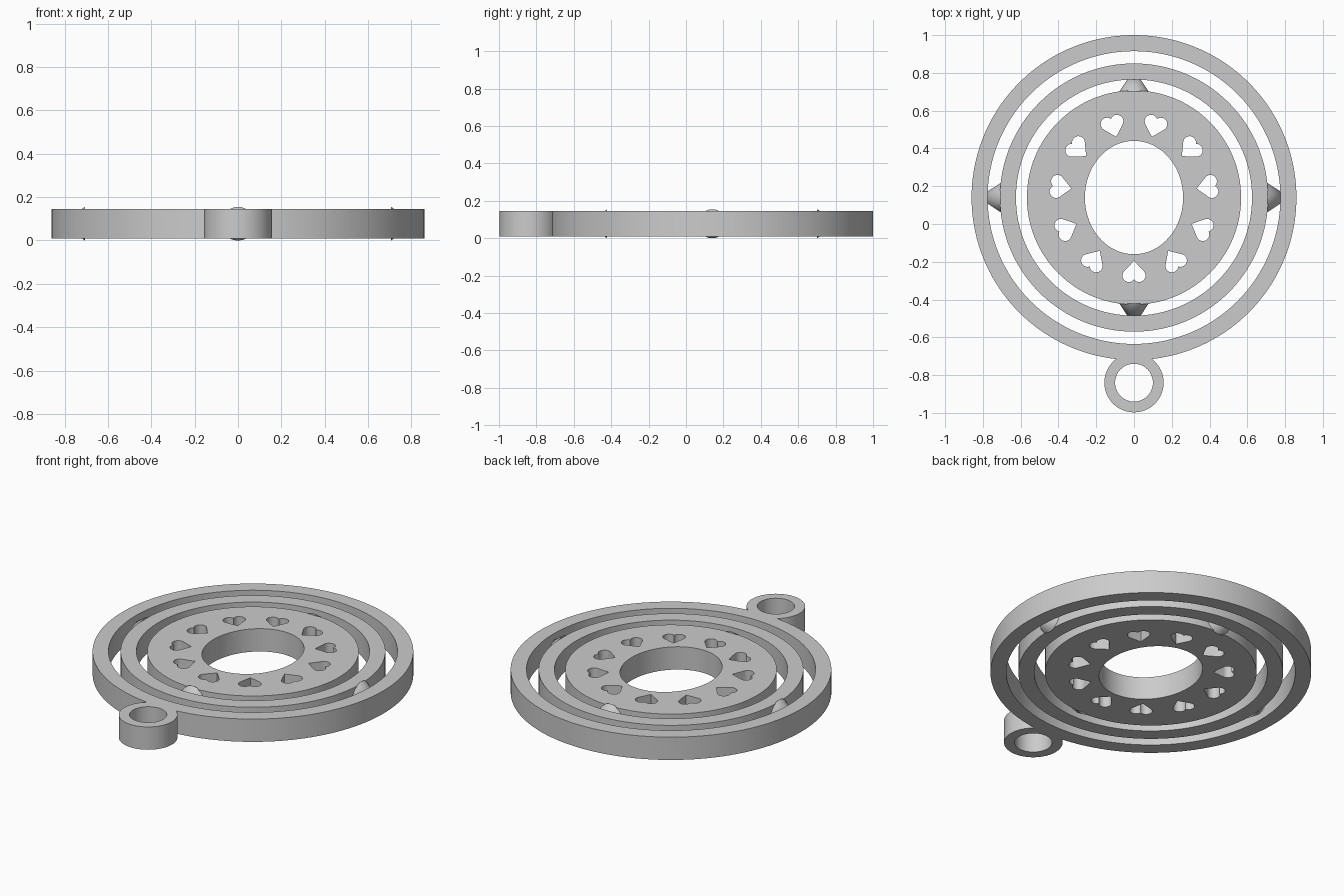
import bpy
from math import cos, sin, acos, asin, pi, radians, sqrt, tau
from mathutils import Matrix, Vector

cube = bpy.data.objects.get("Cube")
if cube:
    bpy.data.objects.remove(cube, do_unlink=True)

CENTRE = Vector((0, 0.14, 0.0775))
HALF_HEIGHT = 0.0675

grey = bpy.data.materials.new("plain grey")
grey.use_nodes = True
grey.diffuse_color = (0.6, 0.6, 0.6, 1)
grey.node_tree.nodes["Principled BSDF"].inputs["Base Color"].default_value = grey.diffuse_color


def arc(rx, ry, start, end, cx=0, cy=0, steps=32):
    """Points from start to end angle, both included."""
    return [(cx + rx * cos(start + (end - start) * i / steps),
             cy + ry * sin(start + (end - start) * i / steps)) for i in range(steps + 1)]


def oval(rx, ry=None, cx=0, cy=0, steps=128):
    return arc(rx, ry or rx, 0, tau, cx, cy, steps)[:-1]


def finish(obj):
    bpy.ops.object.select_all(action='DESELECT')
    obj.select_set(True)
    bpy.context.view_layer.objects.active = obj
    if obj.type == 'CURVE':
        bpy.ops.object.convert(target='MESH')
    obj = bpy.context.object
    obj.data.materials.clear()
    obj.data.materials.append(grey)
    bpy.ops.object.shade_smooth_by_angle(angle=radians(30))


def plate(name, outlines):
    """Flat plate: the first outline is the rim, the others are holes."""
    curve = bpy.data.curves.new(name, 'CURVE')
    curve.dimensions = '2D'
    curve.fill_mode = 'BOTH'
    curve.extrude = HALF_HEIGHT
    for outline in outlines:
        spline = curve.splines.new('POLY')
        spline.points.add(len(outline) - 1)
        for point, (x, y) in zip(spline.points, outline):
            point.co = (x, y, 0, 1)
        spline.use_cyclic_u = True
    obj = bpy.data.objects.new(name, curve)
    obj.location = CENTRE
    bpy.context.collection.objects.link(obj)
    finish(obj)


def heart(angle):
    """Heart with its tip toward the centre and its lobes outward."""
    tip, lobe_y, lobe_x, r = 0.335, 0.413, 0.027, 0.034
    reach = sqrt(lobe_x ** 2 + (lobe_y - tip) ** 2)
    start = acos(lobe_x / reach) - asin(r / reach) - pi / 2
    side = arc(r, r, start, acos(-lobe_x / r), lobe_x, lobe_y, 16)
    points = [(0, tip)] + side + [(-x, y) for x, y in side[-2::-1]]
    turn = Matrix.Rotation(angle - pi / 2, 2)
    return [tuple(turn @ Vector(p)) for p in points]


# Outer ring and hanging loop share one outline
R, r, d = 0.86, 0.157, 0.98
ring_cut = acos((d * d + R * R - r * r) / (2 * d * R))
loop_cut = acos((d * d + r * r - R * R) / (2 * d * r))
rim = arc(R, R, -pi / 2 + ring_cut, 1.5 * pi - ring_cut, steps=160)
rim += arc(r, r, pi / 2 + loop_cut, 2.5 * pi - loop_cut, 0, -d, 64)[1:-1]
plate("outer_ring_with_loop", [rim, oval(0.775), oval(0.1, cy=-d, steps=64)])

# Middle ring
plate("middle_ring", [oval(0.71), oval(0.625)])

# Inner disc with oval opening and eleven hearts
hearts = [heart(-pi / 2 + tau * i / 11) for i in range(11)]
plate("inner_disc", [oval(0.567), oval(0.26, 0.3)] + hearts)

# Conical pivots, pointing outward into the next ring
DEPTH = 0.117
for name, angle, base in (("left_pivot", 0, 0.7065), ("back_pivot", pi / 2, 0.5615),
                          ("right_pivot", pi, 0.7065), ("front_pivot", -pi / 2, 0.5615)):
    out = Vector((cos(angle), sin(angle), 0))
    bpy.ops.mesh.primitive_cone_add(vertices=48, radius1=0.0775, radius2=0, depth=DEPTH,
                                    location=CENTRE + out * (base + DEPTH / 2),
                                    rotation=out.to_track_quat('Z', 'Y').to_euler())
    pivot = bpy.context.object
    pivot.name = name
    finish(pivot)
